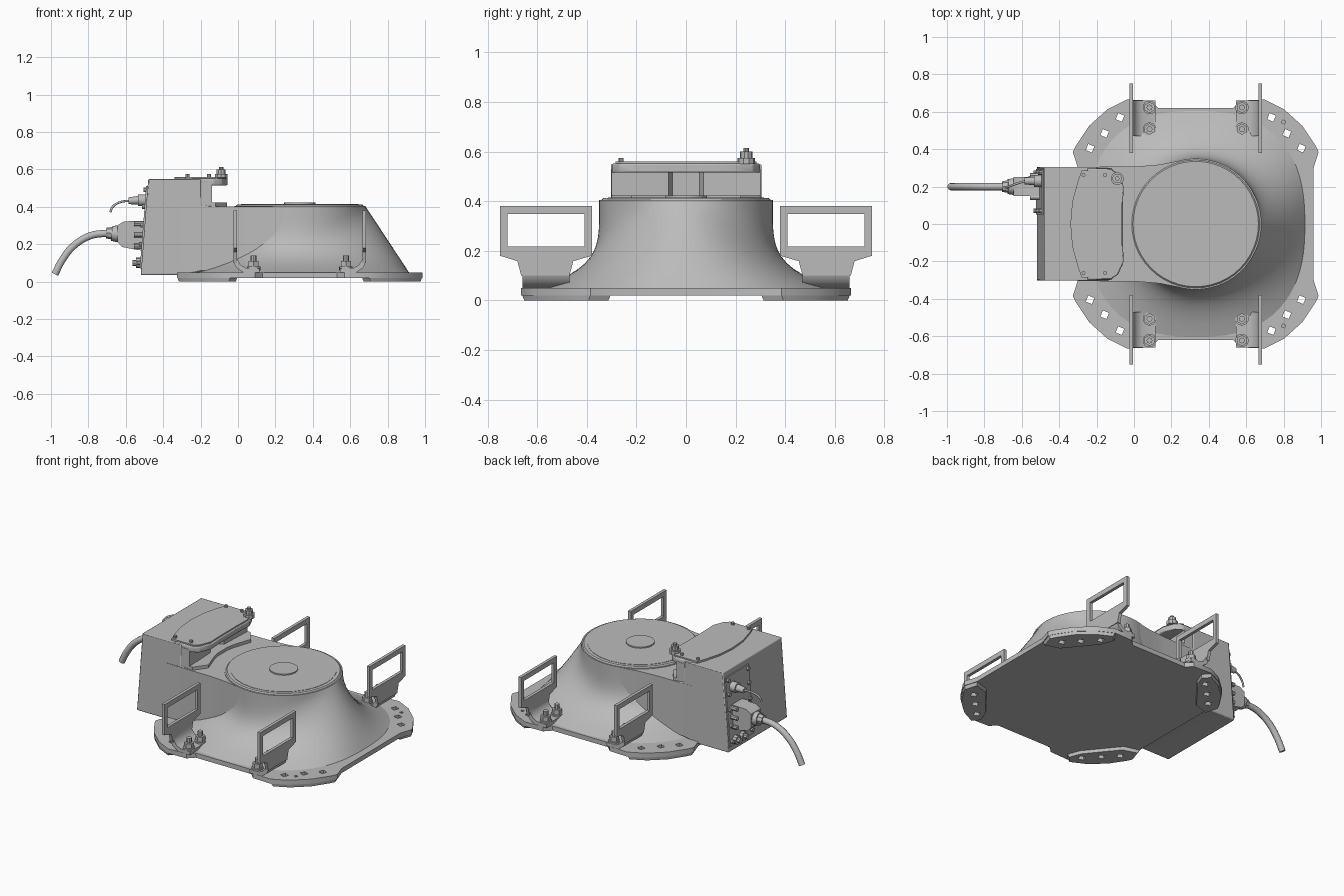
import bpy, bmesh, math
from mathutils import Matrix, Vector

cube = bpy.data.objects.get("Cube")
if cube:
    bpy.data.objects.remove(cube)

grey = bpy.data.materials.new("cast_grey")
grey.use_nodes = True
grey.diffuse_color = (0.5, 0.5, 0.5, 1)
grey.node_tree.nodes["Principled BSDF"].inputs["Base Color"].default_value = (0.5, 0.5, 0.5, 1)

CX = 0.33  # centre of the round body
QUADS = [(sx, sy) for sx in (1, -1) for sy in (1, -1)]


def finish(name, bm, angle=35):
    bmesh.ops.recalc_face_normals(bm, faces=bm.faces)
    mesh = bpy.data.meshes.new(name)
    bm.to_mesh(mesh)
    bm.free()
    mesh.materials.append(grey)
    ob = bpy.data.objects.new(name, mesh)
    bpy.context.collection.objects.link(ob)
    bpy.ops.object.select_all(action='DESELECT')
    ob.select_set(True)
    bpy.context.view_layer.objects.active = ob
    bpy.ops.object.shade_smooth_by_angle(angle=math.radians(angle))
    return ob


def prism(name, loops, lo, hi, at=lambda u, v, w: (u, v, w), shrink=1.0):
    """Extrude an outline with optional holes; at() maps it into place."""
    bm = bmesh.new()
    caps = []
    for h, k in ((lo, shrink), (hi, 1.0)):
        rings, edges = [], []
        for n, loop in enumerate(loops):
            mid = sum((Vector(p) for p in loops[0]), Vector((0, 0))) / len(loops[0])
            pts = [mid + (Vector(p) - mid) * (k if n == 0 else 1) for p in loop]
            ring = [bm.verts.new(at(p.x, p.y, h)) for p in pts]
            edges += [bm.edges.new((a, b)) for a, b in zip(ring, ring[1:] + ring[:1])]
            rings.append(ring)
        bmesh.ops.triangle_fill(bm, edges=edges, use_beauty=True)
        caps.append(rings)
    for low, high in zip(*caps):
        for i in range(len(low)):
            j = (i + 1) % len(low)
            bm.faces.new((low[i], low[j], high[j], high[i]))
    return finish(name, bm)


def rod(name, start, end, r1, r2=None, sides=16):
    a, b = Vector(start), Vector(end)
    turn = (b - a).to_track_quat('Z', 'Y').to_matrix().to_4x4()
    bm = bmesh.new()
    bmesh.ops.create_cone(bm, cap_ends=True, segments=sides, radius1=r1,
                          radius2=r1 if r2 is None else r2, depth=(b - a).length,
                          matrix=Matrix.Translation((a + b) / 2) @ turn)
    return finish(name, bm)


def cable(name, points, radius):
    curve = bpy.data.curves.new(name, 'CURVE')
    curve.dimensions = '3D'
    curve.bevel_depth, curve.bevel_resolution = radius, 3
    curve.use_fill_caps = True
    curve.resolution_u = 6
    spline = curve.splines.new('BEZIER')
    spline.bezier_points.add(len(points) - 1)
    for bp, co in zip(spline.bezier_points, points):
        bp.co = co
        bp.handle_left_type = bp.handle_right_type = 'AUTO'
    curve.materials.append(grey)
    ob = bpy.data.objects.new(name, curve)
    bpy.context.collection.objects.link(ob)


def bevel(ob, width):
    mod = ob.modifiers.new("edge", 'BEVEL')
    mod.width, mod.segments, mod.limit_method = width, 2, 'ANGLE'


def side(u, v, w):  # outline in x-z, extruded along y
    return (u, w, v)


# Base flange with bolt holes
quarter = [(0.63, 0.1), (0.63, 0.3), (0.657, 0.385), (0.64, 0.42), (0.57, 0.525),
           (0.47, 0.615), (0.37, 0.665), (0.24, 0.66), (0.2, 0.62)]
outline = []
for sx, sy in ((1, 1), (-1, 1), (-1, -1), (1, -1)):
    part = quarter if sx * sy > 0 else quarter[::-1]
    outline += [(CX + sx * x, sy * y) for x, y in part]


def hole(x, y, r):
    return [(x + r * math.cos(a), y + r * math.sin(a))
            for a in (0.4 + i * math.pi / 2 for i in range(4))]


spots = [(0.565, 0.405), (0.487, 0.485), (0.405, 0.57)]
holes = [hole(CX + sx * x, sy * y, 0.025) for sx, sy in QUADS for x, y in spots]
holes += [hole(CX + 0.47, s * 0.545, 0.012) for s in (1, -1)]
prism("flange", [outline] + holes, 0.02, 0.05)

# Raised corner pads under the flange
pad = quarter[1:-2] + [(0.33, 0.62), (0.36, 0.54), (0.44, 0.44), (0.53, 0.33)]
for sx, sy in QUADS:
    loops = [[(CX + sx * x, sy * y) for x, y in pad]]
    loops += [hole(CX + sx * x, sy * y, 0.025) for x, y in spots]
    prism("corner_pad", loops, 0.0, 0.03, shrink=0.93)

# Flared body: round at the top, squarish at the bottom
bm = bmesh.new()
N, STEPS = 72, 14
rings = []
for k in range(STEPS + 1):
    s = k / STEPS
    ring = []
    for i in range(N):
        a = 2 * math.pi * i / N
        c, d = math.cos(a), math.sin(a)
        foot = ((abs(c) / 0.585) ** 2.5 + (abs(d) / 0.61) ** 2.5) ** -0.4
        power = 1 + 3.5 * (d * d if c > 0 else 1)
        r = 0.35 + (foot - 0.35) * s ** power
        ring.append(bm.verts.new((CX + r * c, r * d, 0.405 - 0.357 * s)))
    rings.append(ring)
for a, b in zip(rings, rings[1:]):
    for i in range(N):
        bm.faces.new((a[i], a[i - 1], b[i - 1], b[i]))
bm.faces.new(rings[0])
bm.faces.new(rings[-1])
finish("flared_body", bm)
rod("top_rim", (CX, 0, 0.4), (CX, 0, 0.412), 0.347, 0.335, 48)
rod("top_disc", (CX, 0, 0.41), (CX, 0, 0.414), 0.315, sides=24)
rod("centre_cap", (CX, 0, 0.41), (CX, 0, 0.422), 0.085, sides=20)

# Neck joining the rear housing to the body
neck = [(-0.3, 0.305), (0.02, 0.308), (0.14, 0.318), (0.25, 0.34), (CX, 0.345)]
prism("neck", [neck + [(x, -y) for x, y in neck[::-1]]], 0.06, 0.402)

# Rear housing with its sloping connector face
housing = [(-0.52, 0.035), (-0.3, 0.035), (-0.16, 0.06), (-0.1, 0.4), (-0.2, 0.41),
           (-0.2, 0.548), (-0.48, 0.548)]
bevel(prism("rear_housing", [housing], -0.303, 0.305, side), 0.006)

# Recessed wall and ledge below the overhanging lid
wall = [(-0.25, 0.3), (-0.14, 0.3), (-0.15, 0.07), (-0.19, 0.055)]
prism("recess_wall", [wall + [(x, -y) for x, y in wall[::-1]]], 0.39, 0.53)
ledge = [(-0.25, 0.3), (-0.12, 0.3), (-0.06, 0.22), (-0.1, 0.1), (-0.11, 0.05)]
prism("recess_ledge", [ledge + [(x, -y) for x, y in ledge[::-1]]], 0.39, 0.422)
lid = [(-0.25, 0.298), (-0.13, 0.298), (-0.085, 0.27), (-0.055, 0.2), (-0.06, 0.1)]
bevel(prism("lid", [lid + [(x, -y) for x, y in lid[::-1]]], 0.515, 0.552), 0.006)
cover = [(-0.34, 0.0), (-0.33, 0.12), (-0.3, 0.23), (-0.28, 0.285), (-0.12, 0.285),
         (-0.09, 0.255), (-0.065, 0.19), (-0.068, 0.08)]
prism("lid_cover", [cover + [(x, -y) for x, y in cover[:0:-1]]], 0.545, 0.56)
for s in (1, -1):
    for x in (-0.27, -0.155):
        rod("cover_screw", (x, s * 0.262, 0.555), (x, s * 0.262, 0.575), 0.01, sides=8)

# Stepped breather plug on the lid
for r, low, top in ((0.035, 0.55, 0.575), (0.025, 0.57, 0.6), (0.012, 0.59, 0.614)):
    rod("breather_plug", (-0.09, 0.243, low), (-0.09, 0.243, top), r, sides=10)

# Lifting handles on bent brackets, each with two bolts
frame = [(0.38, 0.38), (0.75, 0.38), (0.75, 0.18), (0.68, 0.158), (0.665, 0.1),
         (0.47, 0.1), (0.455, 0.158), (0.38, 0.18)]
window = [(0.41, 0.348), (0.72, 0.348), (0.72, 0.218), (0.41, 0.218)]
bracket = [(0.335, 0.16), (0.335, 0.12), (0.315, 0.088), (0.285, 0.072), (0.215, 0.07),
           (0.215, 0.048), (0.3, 0.048), (0.34, 0.075), (0.355, 0.11), (0.355, 0.16)]
for sx, sy in QUADS:
    prism("handle", [frame, window], 0.335, 0.355,
          lambda u, v, w: (CX + sx * w, sy * u, v))
    prism("handle_bracket", [bracket], 0.47, 0.66,
          lambda u, v, w: (CX + sx * u, sy * w, v))
    for y in (0.507, 0.623):
        x = CX + sx * 0.247
        rod("bolt_washer", (x, sy * y, 0.06), (x, sy * y, 0.08), 0.036)
        rod("bolt_head", (x, sy * y, 0.07), (x, sy * y, 0.11), 0.03, sides=6)
        rod("bolt_tip", (x, sy * y, 0.1), (x, sy * y, 0.14), 0.016, sides=8)


# Connector panel on the sloping face
def face_x(z):
    return -0.52 + 0.078 * (z - 0.035)


strip = [(face_x(z) - d, z) for z, d in ((0.07, 0), (0.07, 0.008), (0.51, 0.008), (0.51, 0))]
prism("connector_panel", [strip], 0.05, 0.295, side)
for y in (0.07, 0.275):
    for z in (0.1, 0.2, 0.3, 0.4, 0.49):
        rod("panel_screw", (face_x(z), y, z), (face_x(z) - 0.022, y, z), 0.012, sides=8)

# Power connector and thick cable
plug = [(-0.5, 0.165), (-0.545, 0.17), (-0.62, 0.185), (-0.645, 0.21), (-0.645, 0.3),
        (-0.61, 0.322), (-0.5, 0.325)]
prism("power_connector", [plug], 0.15, 0.25, side)
for z in (0.19, 0.25, 0.31):
    for y in (0.14, 0.26):
        rod("connector_latch", (-0.5, y, z), (-0.555, y, z), 0.013, sides=8)
rod("cable_gland", (-0.64, 0.2, 0.255), (-0.675, 0.2, 0.258), 0.045, 0.04, 12)
rod("gland_nut", (-0.67, 0.2, 0.258), (-0.705, 0.2, 0.26), 0.034, 0.028, 8)
cable("power_cable", [(-0.69, 0.2, 0.26), (-0.79, 0.2, 0.245), (-0.88, 0.2, 0.19),
                      (-0.94, 0.2, 0.115), (-0.979, 0.2, 0.04)], 0.02)

# Signal connector and thin cable
rod("signal_socket", (-0.48, 0.23, 0.435), (-0.535, 0.23, 0.435), 0.032, sides=12)
rod("signal_plug", (-0.53, 0.23, 0.435), (-0.585, 0.23, 0.432), 0.023, 0.018, 12)
cable("signal_cable", [(-0.58, 0.23, 0.432), (-0.63, 0.215, 0.425),
                       (-0.67, 0.2, 0.4), (-0.683, 0.195, 0.372)], 0.006)

# Lower fittings
for y in (0.17, 0.24):
    rod("lower_fitting", (-0.5, y, 0.1), (-0.545, y, 0.1), 0.028, sides=10)
    rod("lower_fitting_tip", (-0.54, y, 0.1), (-0.565, y, 0.1), 0.016, sides=8)
